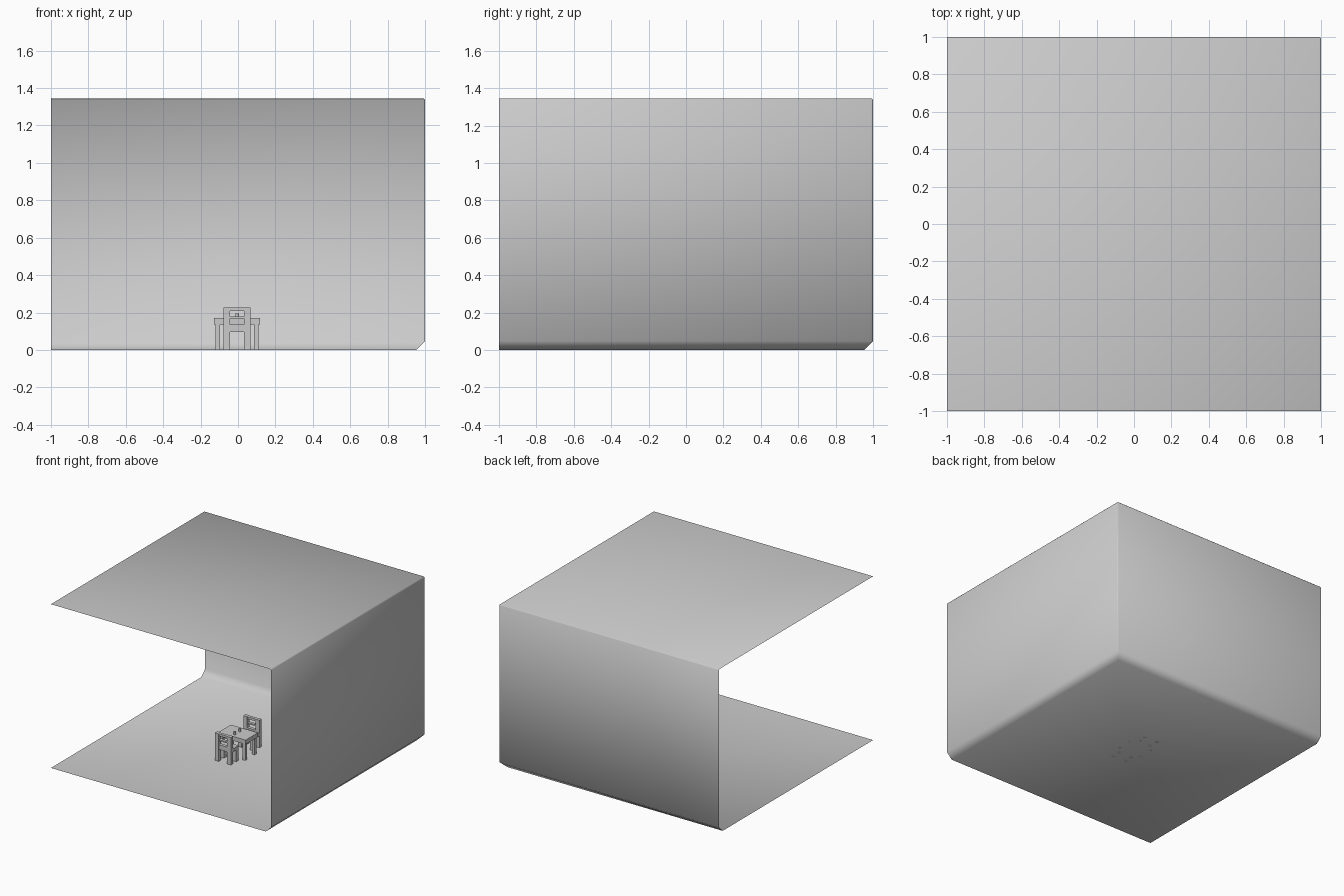
import bpy, bmesh

if "Cube" in bpy.data.objects:
    bpy.data.objects.remove(bpy.data.objects["Cube"])

mat = bpy.data.materials.new("light grey")
mat.diffuse_color = (0.6, 0.6, 0.6, 1)
mat.use_nodes = True
mat.node_tree.nodes["Principled BSDF"].inputs["Base Color"].default_value = mat.diffuse_color


def finish(name, bm, smooth=False):
    mesh = bpy.data.meshes.new(name)
    bm.to_mesh(mesh)
    bm.free()
    for p in mesh.polygons:
        p.use_smooth = smooth
    mesh.materials.append(mat)
    ob = bpy.data.objects.new(name, mesh)
    bpy.context.collection.objects.link(ob)
    return ob


def box(name, x0, x1, y0, y1, z0, z1):
    bm = bmesh.new()
    bmesh.ops.create_cube(bm, size=1)
    for v in bm.verts:
        v.co.x = x1 if v.co.x > 0 else x0
        v.co.y = y1 if v.co.y > 0 else y0
        v.co.z = z1 if v.co.z > 0 else z0
    return finish(name, bm)


# room shell: floor, right wall, back wall, ceiling joined by chamfer strips
H, b, t = 1.345, 0.048, 0.008
bm = bmesh.new()
quad = lambda pts: [bm.verts.new(p) for p in pts]
floor = quad([(-1, -1, 0), (1 - b, -1, 0), (1 - b, 1 - b, 0), (-1, 1 - b, 0)])
right = quad([(1, -1, b), (1, -1, H - t), (1, 1 - t, H - t), (1, 1 - t, b)])
back = quad([(-1, 1, b), (1 - t, 1, b), (1 - t, 1, H - t), (-1, 1, H - t)])
ceil = quad([(-1, -1, H), (-1, 1 - t, H), (1 - t, 1 - t, H), (1 - t, -1, H)])
for f in (floor, right, back, ceil,
          (floor[1], right[0], right[3], floor[2]),
          (floor[3], floor[2], back[1], back[0]),
          (right[3], right[2], back[2], back[1]),
          (right[1], ceil[3], ceil[2], right[2]),
          (back[3], back[2], ceil[2], ceil[1]),
          (floor[2], right[3], back[1]),
          (right[2], ceil[2], back[2])):
    bm.faces.new(f)
bmesh.ops.recalc_face_normals(bm, faces=bm.faces)
bm.faces.ensure_lookup_table()
if bm.faces[0].normal.z < 0:
    bmesh.ops.reverse_faces(bm, faces=bm.faces)
finish("room_shell", bm, True)

CX, CY = -0.005, 0.01

# table with four legs
box("table_top", CX - .123, CX + .123, CY - .08, CY + .08, .137, .172)
for sx in (-1, 1):
    for sy in (-1, 1):
        xs = sorted((CX + sx * .09, CX + sx * .115))
        ys = sorted((CY + sy * .048, CY + sy * .073))
        box("table_leg", *xs, *ys, 0, .137)

# two chairs facing each other across the table
for s in (-1, 1):
    def part(name, x0, x1, d0, d1, z0, z1):
        ys = sorted((CY + s * d0, CY + s * d1))
        box(name, CX + x0, CX + x1, *ys, z0, z1)
    part("chair_seat", -.073, .073, .1, .17, .097, .122)
    part("chair_back_top_rail", -.038, .038, .172, .197, .208, .226)
    part("chair_back_middle_rail", -.038, .038, .172, .197, .168, .178)
    part("chair_back_lower_rail", -.038, .038, .17, .197, .097, .136)
    for x0, x1 in ((-.073, -.038), (.038, .073)):
        part("chair_back_post", x0, x1, .17, .2, 0, .226)
        part("chair_front_leg", x0, x1, .1, .13, 0, .097)

# two cups on the table
for y in (-.034, .03):
    bm = bmesh.new()
    bmesh.ops.create_cone(bm, cap_ends=True, segments=12, radius1=.008,
                          radius2=.01, depth=.024)
    bmesh.ops.translate(bm, verts=bm.verts, vec=(CX, y, .184))
    finish("cup", bm)
